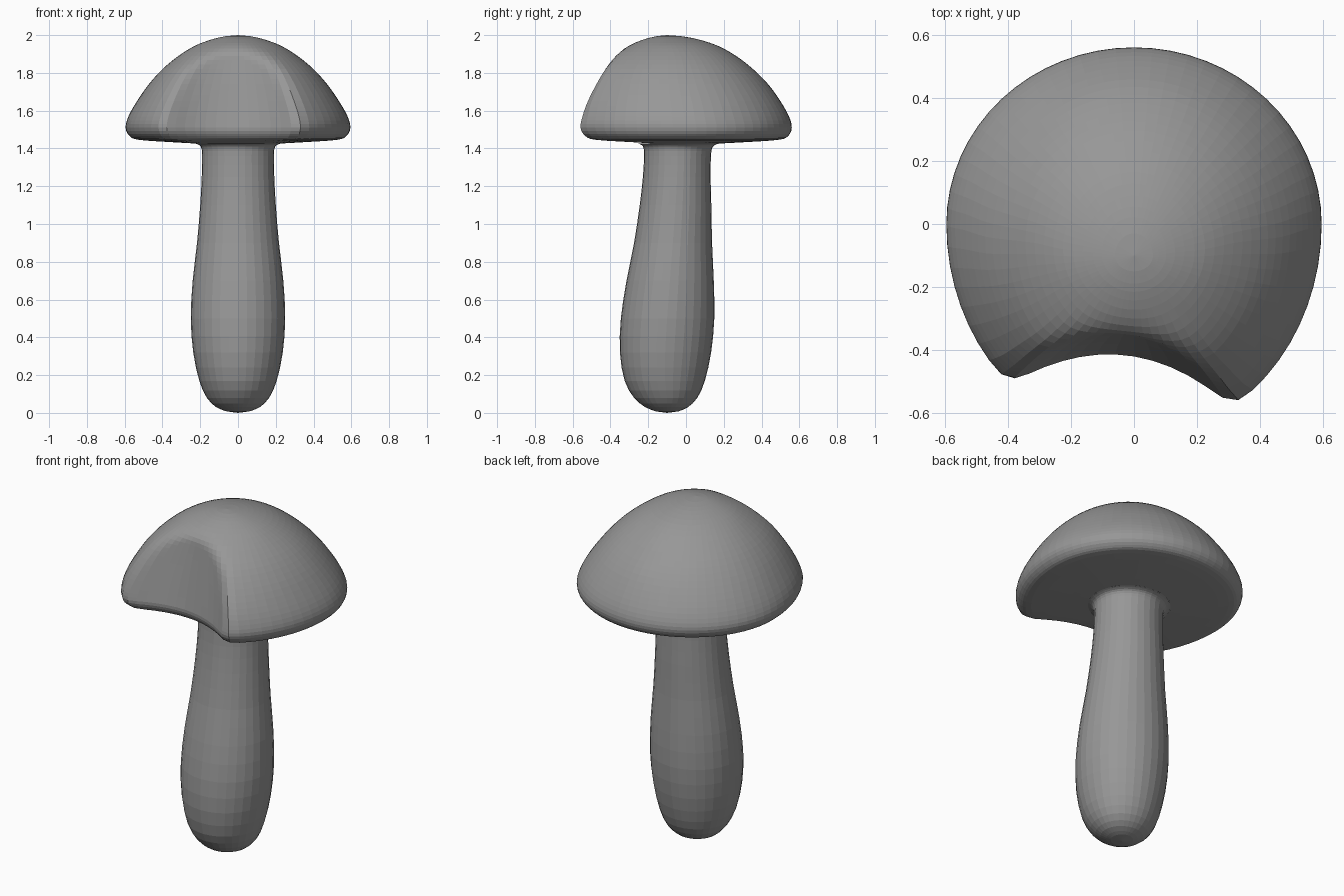
import bpy, bmesh, math

if "Cube" in bpy.data.objects:
    bpy.data.objects.remove(bpy.data.objects["Cube"])

grey = bpy.data.materials.new("dark_grey")
grey.diffuse_color = (0.31, 0.31, 0.31, 1)
grey.use_nodes = True
grey.node_tree.nodes["Principled BSDF"].inputs["Base Color"].default_value = grey.diffuse_color


def refine(rings, steps):
    """Smoothly add rings between the given profile rows (Catmull-Rom)."""
    out = []
    for i in range(len(rings) - 1):
        p0, p1 = rings[max(i - 1, 0)], rings[i]
        p2, p3 = rings[i + 1], rings[min(i + 2, len(rings) - 1)]
        for s in range(steps):
            t = s / steps
            out.append([0.5 * (2 * b + (c - a) * t + (2 * a - 5 * b + 4 * c - d) * t * t
                               + (3 * b - a - 3 * c + d) * t ** 3)
                        for a, b, c, d in zip(p0, p1, p2, p3)])
    return out + [list(rings[-1])]


def loft(name, rings, tip, tip_first, segments, shape=None):
    """Rings are (z, half width, centre y, front y, back y); one end closes on a tip."""
    bm = bmesh.new()
    loops = []
    for z, rx, yc, front, back in rings:
        loop = []
        for i in range(segments):
            a = 2 * math.pi * i / segments
            x, s = rx * math.cos(a), math.sin(a)
            y = yc + s * ((back - yc) if s > 0 else (yc - front))
            if shape:
                y = shape(x, y, z, rx)
            loop.append(bm.verts.new((x, y, z)))
        loops.append(loop)
    for a, b in zip(loops, loops[1:]):
        for i in range(segments):
            j = (i + 1) % segments
            bm.faces.new((a[i], a[j], b[j], b[i]))
    point = bm.verts.new(tip)
    end = loops[0] if tip_first else loops[-1]
    for i in range(segments):
        bm.faces.new((end[i], end[(i + 1) % segments], point))
    bmesh.ops.recalc_face_normals(bm, faces=bm.faces)
    mesh = bpy.data.meshes.new(name)
    bm.to_mesh(mesh)
    bm.free()
    mesh.materials.append(grey)
    obj = bpy.data.objects.new(name, mesh)
    bpy.context.collection.objects.link(obj)
    return obj


def bite(x, y, z, rx):
    """Press a curved hollow into the front of the cap, with a soft lip."""
    wall = -0.415 - (1.03 + 0.2 * x) * (x + 0.08) ** 2 + 0.07 * max(0, (z - 1.5) / 0.4)
    if z < 1.51:
        wall *= min(1, rx / 0.595)
    k = 0.08
    h = max(k - abs(y - wall), 0) / k
    return max(y, wall) + h * h * k * 0.25


# Stem: bulging foot, narrowing and leaning back, flaring into the cap
stem = [
    (0.008, 0.06, -0.10, -0.16, -0.04),
    (0.03, 0.115, -0.10, -0.215, 0.01),
    (0.08, 0.165, -0.10, -0.275, 0.06),
    (0.17, 0.205, -0.11, -0.325, 0.10),
    (0.32, 0.237, -0.11, -0.35, 0.133),
    (0.50, 0.25, -0.10, -0.345, 0.15),
    (0.70, 0.24, -0.085, -0.315, 0.147),
    (0.90, 0.217, -0.07, -0.275, 0.138),
    (1.10, 0.20, -0.055, -0.245, 0.134),
    (1.25, 0.192, -0.047, -0.228, 0.13),
    (1.36, 0.19, -0.045, -0.222, 0.132),
    (1.40, 0.193, -0.045, -0.224, 0.138),
    (1.418, 0.205, -0.042, -0.235, 0.152),
    (1.426, 0.225, -0.04, -0.255, 0.175),
]
loft("stem", refine(stem, 2), (0, -0.10, 0), True, 32)

# Cap: underside, rolled rim, then the lopsided dome
cap = [
    (1.426, 0.225, -0.04, -0.255, 0.175),
    (1.432, 0.33, -0.02, -0.36, 0.29),
    (1.445, 0.52, 0.00, -0.59, 0.485),
    (1.465, 0.573, 0.00, -0.65, 0.54),
    (1.51, 0.595, 0.00, -0.68, 0.56),
    (1.57, 0.58, -0.01, -0.67, 0.545),
    (1.65, 0.535, -0.02, -0.64, 0.50),
    (1.74, 0.472, -0.04, -0.58, 0.435),
    (1.82, 0.40, -0.05, -0.515, 0.355),
    (1.89, 0.315, -0.06, -0.42, 0.265),
    (1.945, 0.225, -0.08, -0.305, 0.165),
    (1.98, 0.13, -0.09, -0.215, 0.055),
    (1.995, 0.06, -0.10, -0.15, -0.03),
]
loft("cap", refine(cap, 3), (0, -0.10, 2.0), False, 64, bite)
